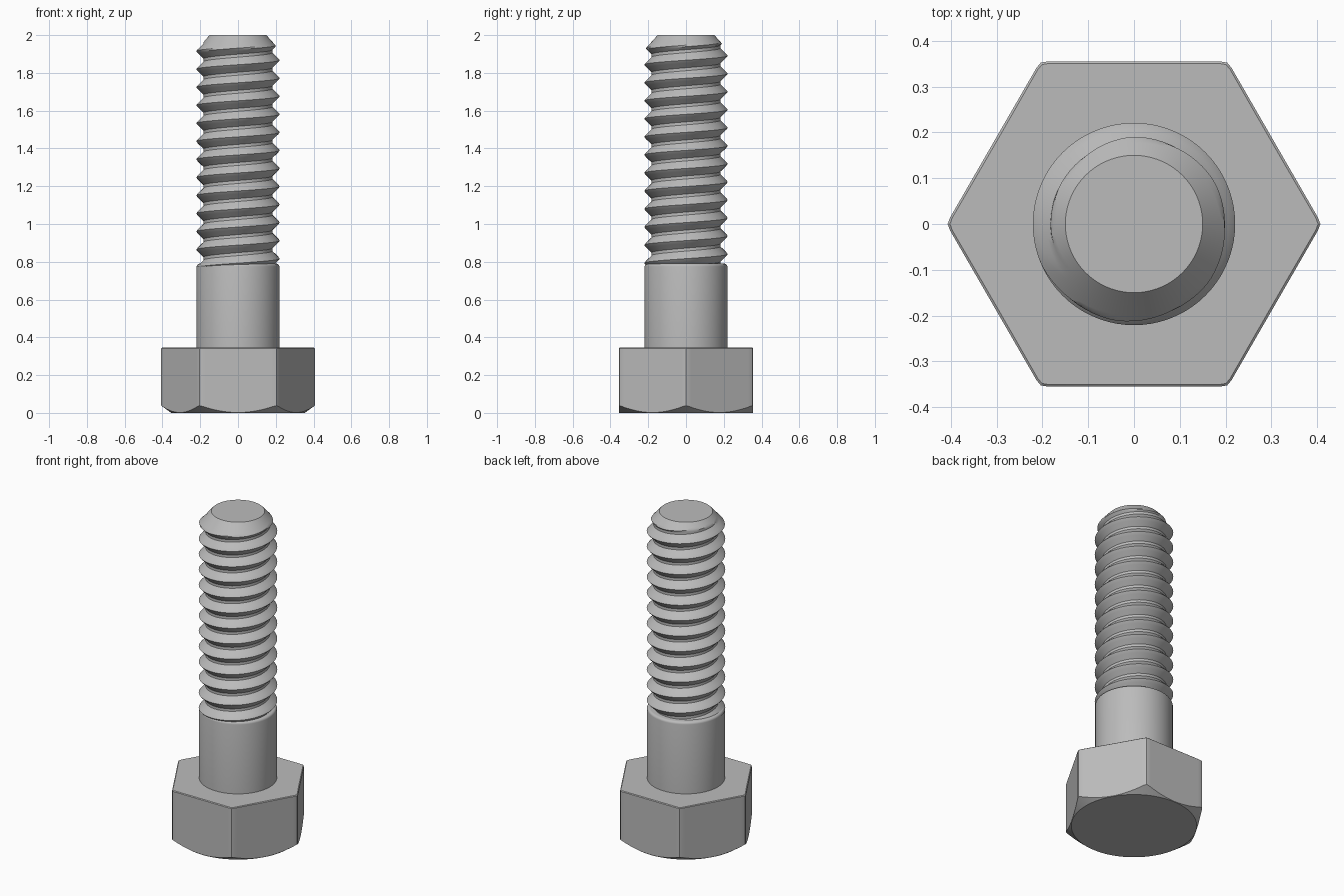
import bpy, bmesh, math

cube = bpy.data.objects.get("Cube")
if cube:
    bpy.data.objects.remove(cube, do_unlink=True)

steel = bpy.data.materials.new("grey_steel")
steel.use_nodes = True
STEEL = (0.5, 0.5, 0.5, 1)
steel.diffuse_color = STEEL
steel.node_tree.nodes["Principled BSDF"].inputs["Base Color"].default_value = STEEL


def finish(name, bm, angle):
    """Clean the mesh, link it and shade it with sharp edges kept."""
    bmesh.ops.remove_doubles(bm, verts=bm.verts, dist=0.0004)
    bmesh.ops.recalc_face_normals(bm, faces=bm.faces)
    mesh = bpy.data.meshes.new(name)
    bm.to_mesh(mesh)
    bm.free()
    mesh.materials.append(steel)
    obj = bpy.data.objects.new(name, mesh)
    bpy.context.collection.objects.link(obj)
    bpy.ops.object.select_all(action="DESELECT")
    bpy.context.view_layer.objects.active = obj
    obj.select_set(True)
    bpy.ops.object.shade_smooth_by_angle(angle=math.radians(angle))


def stack_rings(name, rings, count, angle):
    """Skin rings bottom to top; each ring maps an angle to (radius, z)."""
    bm = bmesh.new()
    loops = []
    for ring in rings:
        loop = []
        for k in range(count):
            a = math.tau * k / count
            r, z = ring(a)
            loop.append(bm.verts.new((r * math.cos(a), r * math.sin(a), z)))
        loops.append(loop)
    for low, high in zip(loops, loops[1:]):
        for k in range(count):
            n = (k + 1) % count
            bm.faces.new((low[k], low[n], high[n], high[k]))
    bm.faces.new(loops[0][::-1])
    bm.faces.new(loops[-1])
    finish(name, bm, angle)


# Hexagonal head with a conical chamfer underneath
FLAT, CORNER, HEAD_TOP = 0.355, 0.407, 0.345


def hex_radius(a):
    off = (a % (math.pi / 3)) - math.pi / 6
    return min(FLAT / math.cos(off), CORNER)


stack_rings("hex_head", [
    lambda a: (FLAT - 0.002, 0),
    lambda a: (hex_radius(a), 0.002 + 0.7 * (hex_radius(a) - FLAT)),
    lambda a: (hex_radius(a), HEAD_TOP - 0.004),
    lambda a: (hex_radius(a) - 0.005, HEAD_TOP),
], 180, 20)

# Plain shank with a rounded shoulder
SHANK, SHANK_TOP = 0.219, 0.79
profile = [(SHANK, HEAD_TOP - 0.02)]
for step in range(5):
    a = math.pi / 2 * step / 4
    profile.append((SHANK - 0.015 * (1 - math.cos(a)),
                    SHANK_TOP - 0.015 * (1 - math.sin(a))))
stack_rings("shank", [lambda a, p=p: p for p in profile], 72, 30)

# Right-hand thread: a skewed grid whose rows follow the helix
PITCH, ROOT, TOP, BOTTOM = 0.0955, 0.182, 2.0, 0.775
ROWS, SEGS = 12, 72
CREST_Z = 1.915 - PITCH / 2        # crest height at angle zero


def thread_radius(z, a):
    phase = ((z - CREST_Z) / PITCH - a / math.tau) % 1
    d = min(phase, 1 - phase)      # distance from the crest, in pitches
    slope = min(max((d - 0.02) / 0.40, 0), 1)
    r = SHANK + 0.002 - (SHANK + 0.002 - ROOT) * slope
    return min(r, 0.15 + 0.9 * (TOP - z))


bm = bmesh.new()
grid = {}
turns_up = math.ceil((TOP - CREST_Z) / PITCH) + 1
turns_down = math.ceil((CREST_Z - BOTTOM) / PITCH) + 2
rows = range(-turns_down * ROWS, turns_up * ROWS + 1)
for i in rows:
    for k in range(SEGS + 1):
        a = math.tau * k / SEGS
        z = CREST_Z + PITCH * (i / ROWS + k / SEGS)
        z = min(max(z, BOTTOM), TOP)
        r = thread_radius(z, a)
        grid[i, k] = (bm.verts.new((r * math.cos(a), r * math.sin(a), z)), z)
for i in rows[:-1]:
    for k in range(SEGS):
        quad = [grid[i, k], grid[i, k + 1], grid[i + 1, k + 1], grid[i + 1, k]]
        heights = [z for _, z in quad]
        if max(heights) - min(heights) > 1e-6:
            bm.faces.new([v for v, _ in quad])
bmesh.ops.remove_doubles(bm, verts=bm.verts, dist=0.0004)
bmesh.ops.delete(bm, geom=[v for v in bm.verts if not v.link_faces], context="VERTS")
bmesh.ops.holes_fill(bm, edges=[e for e in bm.edges if e.is_boundary], sides=0)
finish("thread", bm, 30)
